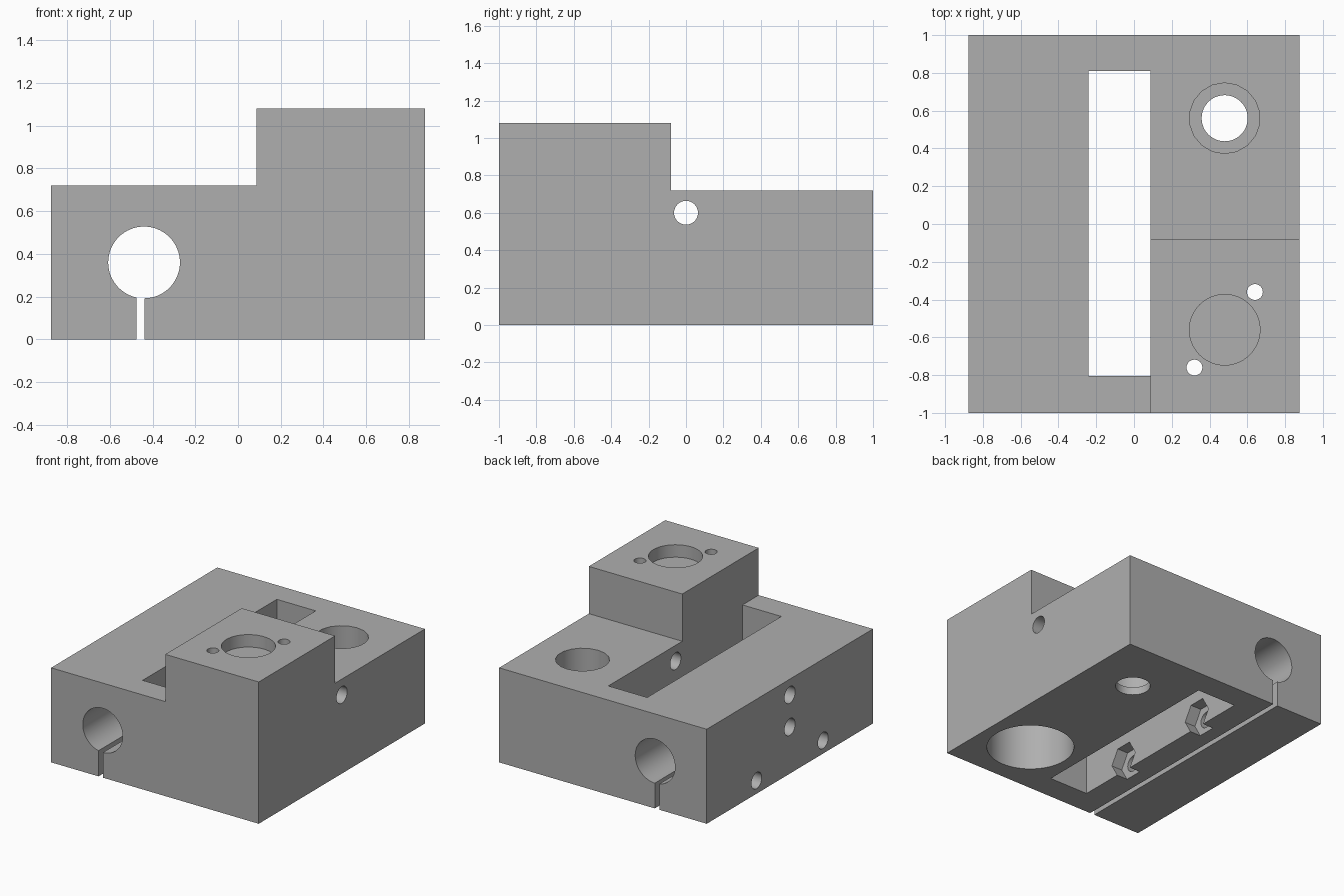
import bpy
import math
from mathutils import Matrix

if "Cube" in bpy.data.objects:
    bpy.data.objects.remove(bpy.data.objects["Cube"], do_unlink=True)

grey = bpy.data.materials.new("plain grey")
grey.use_nodes = True
colour = (0.43, 0.43, 0.43, 1)
grey.diffuse_color = colour
grey.node_tree.nodes["Principled BSDF"].inputs["Base Color"].default_value = colour


def box(name, x, y, z):
    """Box between (low, high) limits on each axis."""
    bpy.ops.mesh.primitive_cube_add(size=1)
    ob = bpy.context.object
    ob.name = name
    size = [b - a for a, b in (x, y, z)]
    mid = [(a + b) / 2 for a, b in (x, y, z)]
    ob.data.transform(Matrix.Translation(mid) @ Matrix.Diagonal((*size, 1)))
    return ob


def rod(name, axis, at, radius, low, high, sides=48):
    """Cylinder along an axis; at gives the two other coordinates in order."""
    bpy.ops.mesh.primitive_cylinder_add(vertices=sides, radius=radius, depth=high - low)
    ob = bpy.context.object
    ob.name = name
    mid = (low + high) / 2
    if axis == "x":
        turn, centre = Matrix.Rotation(math.pi / 2, 4, "Y"), (mid, *at)
        # bring a corner to the top
        turn = turn @ Matrix.Rotation(math.pi / 2, 4, "Z")
        if sides == 6:
            turn = Matrix.Rotation(math.pi / 2, 4, "X") @ turn
    elif axis == "y":
        turn, centre = Matrix.Rotation(math.pi / 2, 4, "X"), (at[0], mid, at[1])
    else:
        turn, centre = Matrix.Identity(4), (*at, mid)
    ob.data.transform(Matrix.Translation(centre) @ turn)
    return ob


# Solid block
body = box("carriage_block", (-0.875, 0.875), (-1, 1), (0, 1.08))
body.data.materials.append(grey)

STEP = 0.0875
BEARING = (0.48, -0.56)
NUT = (0.48, 0.56)
BORE = (-0.44, 0.36)

cutters = [
    # Belt slot and the steps that leave the tower
    box("belt_slot", (-0.24, STEP), (-0.805, 0.81), (-0.1, 1.2)),
    box("side_step", (-1, STEP), (-1.1, 1.1), (0.72, 1.2)),
    box("back_step", (-1, 1), (-0.08, 1.1), (0.72, 1.2)),
    # Clamped rod bore
    rod("rod_bore", "y", BORE, 0.168, -1.1, 1.1, 64),
    box("clamp_slit", (-0.475, -0.437), (-1.1, 1.1), (-0.1, 0.25)),
    # Bearing pocket below, rod recess above, thin web between
    rod("bearing_pocket", "z", BEARING, 0.306, -0.1, 0.965, 64),
    rod("rod_recess", "z", BEARING, 0.187, 0.985, 1.2),
    # Stepped vertical hole
    rod("nut_hole", "z", NUT, 0.122, -0.1, 0.5),
    rod("nut_counterbore", "z", NUT, 0.187, 0.06, 0.9, 18),
    # Cross holes
    rod("long_cross_hole", "x", (0, 0.6), 0.064, -1, 1, 32),
    rod("set_screw_hole", "x", (0, 0.355), 0.064, -1, -0.45, 32),
]
# Tower screw holes
for side in (-1, 1):
    at = (BEARING[0] + 0.16 * side, BEARING[1] + 0.2 * side)
    cutters.append(rod("tower_screw_hole", "z", at, 0.042, 0.9, 1.2, 24))
# Clamp screws with hexagonal nut traps
for y in (-0.4, 0.4):
    cutters.append(rod("clamp_screw_hole", "x", (y, 0.1), 0.062, -1, -0.2, 32))
    cutters.append(rod("nut_trap", "x", (y, 0.1), 0.127, -0.33, -0.15, 6))

# Cut everything out of the block
bpy.ops.object.select_all(action="DESELECT")
body.select_set(True)
bpy.context.view_layer.objects.active = body
for cutter in cutters:
    cutter.hide_render = True
    mod = body.modifiers.new(cutter.name, "BOOLEAN")
    mod.operation = "DIFFERENCE"
    mod.solver = "EXACT"
    mod.object = cutter
    bpy.ops.object.modifier_apply(modifier=mod.name)
    bpy.data.objects.remove(cutter, do_unlink=True)

bpy.ops.object.shade_smooth_by_angle(angle=math.radians(30))
